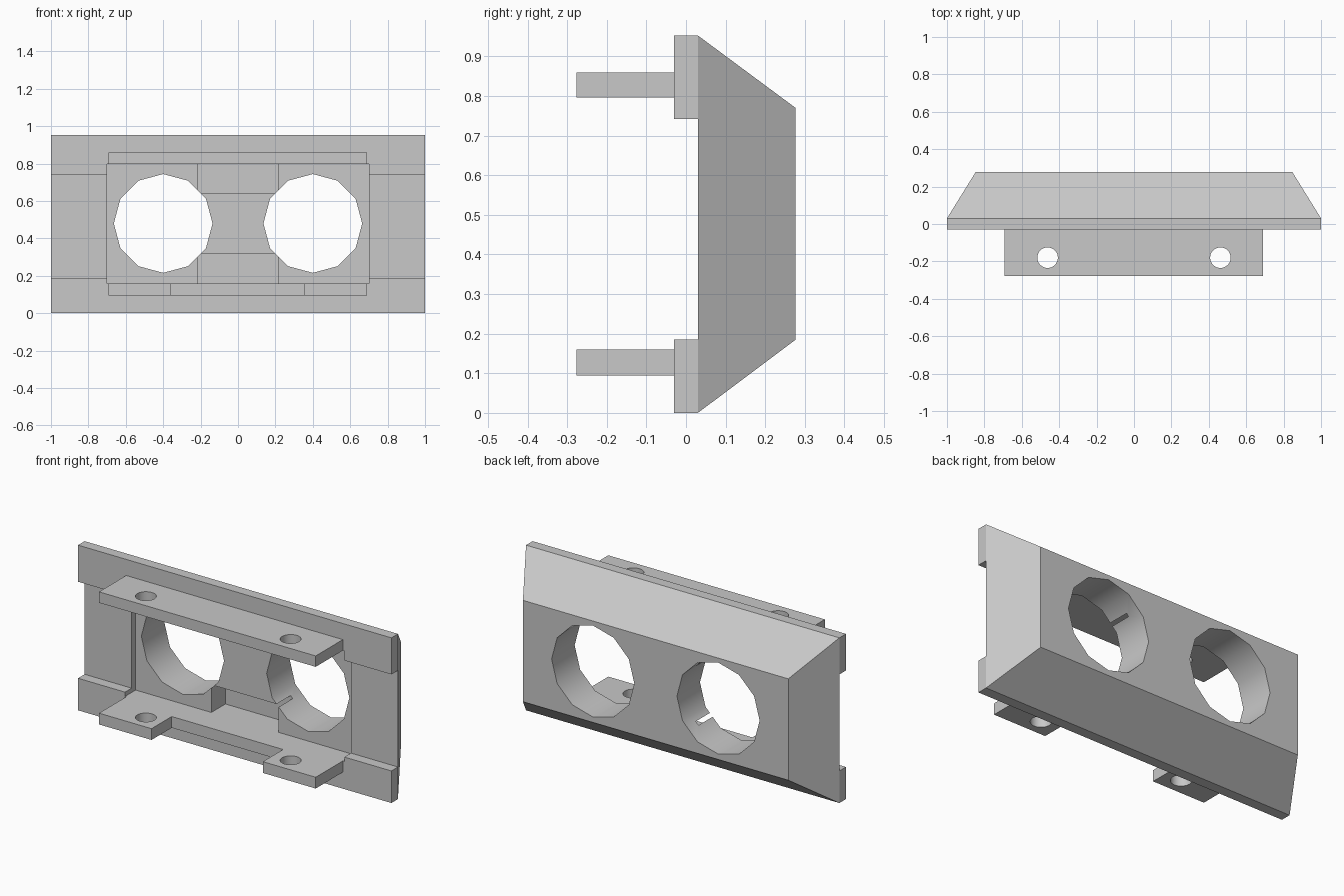
import bpy, bmesh, math
from mathutils import Matrix

cube = bpy.data.objects.get("Cube")
if cube:
    bpy.data.objects.remove(cube, do_unlink=True)

GREY = (0.58, 0.58, 0.58, 1)
grey = bpy.data.materials.new("plain grey")
grey.use_nodes = True
grey.diffuse_color = GREY
grey.node_tree.nodes["Principled BSDF"].inputs["Base Color"].default_value = GREY


def make(name, bm):
    bmesh.ops.recalc_face_normals(bm, faces=bm.faces)
    mesh = bpy.data.meshes.new(name)
    bm.to_mesh(mesh)
    bm.free()
    mesh.materials.append(grey)
    obj = bpy.data.objects.new(name, mesh)
    bpy.context.collection.objects.link(obj)
    return obj


def box(name, x, y, z):
    bm = bmesh.new()
    bmesh.ops.create_cube(bm, size=1)
    for v in bm.verts:
        v.co = [lo_hi[0] if c < 0 else lo_hi[1] for c, lo_hi in zip(v.co, (x, y, z))]
    return make(name, bm)


def cylinder(name, centre, radius, depth, sides, axis):
    bm = bmesh.new()
    turn = Matrix.Rotation(math.pi / 2, 4, 'X') if axis == 'Y' else Matrix()
    bmesh.ops.create_cone(bm, cap_ends=True, segments=sides, radius1=radius,
                          radius2=radius, depth=depth,
                          matrix=Matrix.Translation(centre) @ turn)
    return make(name, bm)


def select(obj):
    bpy.ops.object.select_all(action='DESELECT')
    obj.select_set(True)
    bpy.context.view_layer.objects.active = obj


def cut(obj, *cutters):
    for cutter in cutters:
        cutter.hide_render = True
        select(obj)
        mod = obj.modifiers.new("cut", 'BOOLEAN')
        mod.operation = 'DIFFERENCE'
        mod.solver = 'EXACT'
        mod.object = cutter
        bpy.ops.object.modifier_apply(modifier=mod.name)
        bpy.data.objects.remove(cutter, do_unlink=True)


RAIL_Y = (-0.03, 0.03)
BACK = 0.277
TOP = 0.953
LOW, HIGH = 0.16, 0.797      # floor and ceiling of the front recess


def recess():
    return box("recess_cutter", (-0.7, 0.7), (-0.2, 0.067), (LOW, HIGH))


# Housing: a block tapering towards the back
housing = box("housing", (-1, 1), (RAIL_Y[1], BACK), (0, TOP))
for v in housing.data.vertices:
    if v.co.y > 0.1:
        v.co.x *= 0.847
        v.co.z = 0.185 if v.co.z < 0.5 else 0.77

# Front recess, two pockets between the openings, and the openings
cut(housing, recess())
for z in ((LOW, 0.32), (0.64, HIGH)):
    cut(housing, box("pocket_cutter", (-0.217, 0.213), (0, 0.195), z))
for side in (-1, 1):
    cut(housing, cylinder("opening_cutter", (side * 0.4, 0.1, 0.48), 0.264, 1, 12, 'Y'))

# Rails along the front edges, notched by the recess
bottom_rail = box("bottom_rail", (-1, 1), RAIL_Y, (0, 0.185))
top_rail = box("top_rail", (-1, 1), RAIL_Y, (0.742, TOP))
cut(bottom_rail, recess())
cut(top_rail, recess())

# Mounting flanges; the lower one is split into two tabs
FLANGE_X, FLANGE_Y = (-0.693, 0.69), (-0.277, RAIL_Y[0])
top_flange = box("top_flange", FLANGE_X, FLANGE_Y, (HIGH, 0.86))
bottom_flange = box("bottom_flange", FLANGE_X, FLANGE_Y, (0.095, LOW))
cut(bottom_flange, box("notch_cutter", (-0.358, 0.353), (-0.5, -0.093), (0, 0.3)))

# Screw holes
for flange, z in ((top_flange, 0.83), (bottom_flange, 0.13)):
    for side in (-1, 1):
        cut(flange, cylinder("screw_cutter", (side * 0.462, -0.18, z), 0.055, 0.3, 32, 'Z'))

for obj in (housing, bottom_rail, top_rail, top_flange, bottom_flange):
    select(obj)
    bpy.ops.object.shade_smooth_by_angle(angle=math.radians(35))
